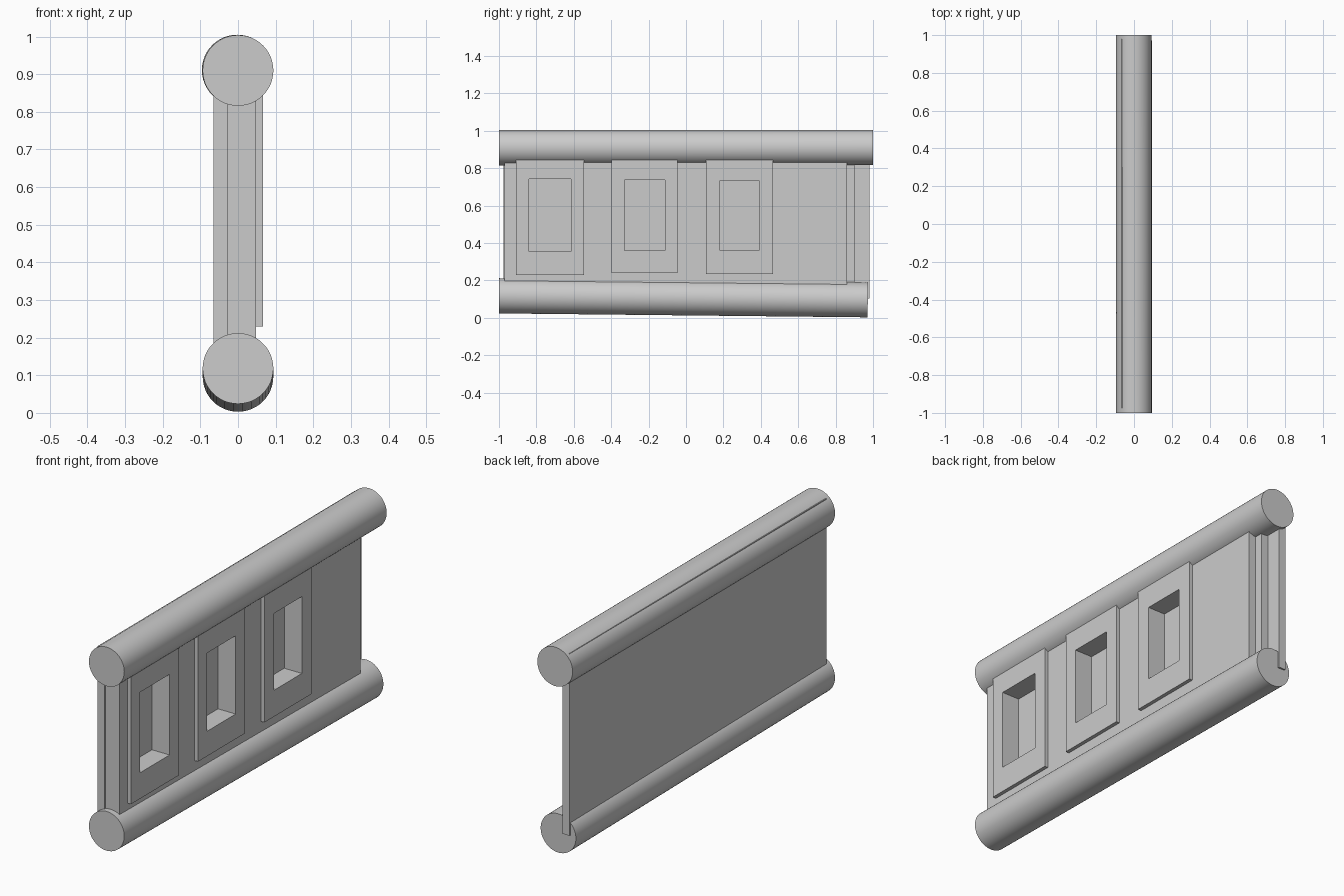
import bpy
from mathutils import Vector

if "Cube" in bpy.data.objects:
    bpy.data.objects.remove(bpy.data.objects["Cube"])


def box(name, x, y, z):
    bpy.ops.mesh.primitive_cube_add(size=1)
    o = bpy.context.object
    o.name = name
    o.location = [(a + b) / 2 for a, b in (x, y, z)]
    o.scale = [b - a for a, b in (x, y, z)]
    bpy.ops.object.transform_apply(location=True, rotation=False, scale=True)
    return o


def rail(name, start, end, radius):
    a, b = Vector(start), Vector(end)
    bpy.ops.mesh.primitive_cylinder_add(vertices=48, radius=radius, depth=(b - a).length,
                                        location=(a + b) / 2)
    o = bpy.context.object
    o.name = name
    o.rotation_euler = (b - a).to_track_quat('Z', 'Y').to_euler()
    bpy.ops.object.shade_smooth_by_angle(angle=0.6)


def cut(target, cutter):
    m = target.modifiers.new("window_cut", 'BOOLEAN')
    m.operation = 'DIFFERENCE'
    m.solver = 'EXACT'
    m.object = cutter
    bpy.context.view_layer.objects.active = target
    bpy.ops.object.modifier_apply(modifier=m.name)


# Round rails, the bottom one slightly sloping
rail("top_rail", (0, -1, 0.91), (-0.002, 1, 0.911), 0.094)
rail("bottom_rail", (0, -1, 0.118), (0, 0.972, 0.097), 0.094)

# Wall in three layers, stepped at the rear end
box("back_plate", (-0.065, -0.028), (-0.975, 0.98), (0.105, 0.982))
layers = [box("middle_panel", (-0.028, 0.01), (-0.97, 0.902), (0.12, 0.92)),
          box("front_panel", (0.01, 0.048), (-0.97, 0.862), (0.12, 0.92))]

# Raised window frames: outer y range, bottom z, window y range, window z range
windows = [((-0.908, -0.545), 0.23, (-0.84, -0.615), (0.355, 0.743)),
           ((-0.398, -0.045), 0.24, (-0.33, -0.112), (0.36, 0.737)),
           ((0.107, 0.466), 0.236, (0.18, 0.392), (0.363, 0.733))]
for i, (outer_y, bottom, win_y, win_z) in enumerate(windows, 1):
    frame = box(f"window_frame_{i}", (0.048, 0.066), outer_y, (bottom, 0.9))
    cutter = box("window_cutter", (-0.04, 0.2), win_y, win_z)
    cutter.hide_render = True
    for part in layers + [frame]:
        cut(part, cutter)
    bpy.data.objects.remove(cutter)
